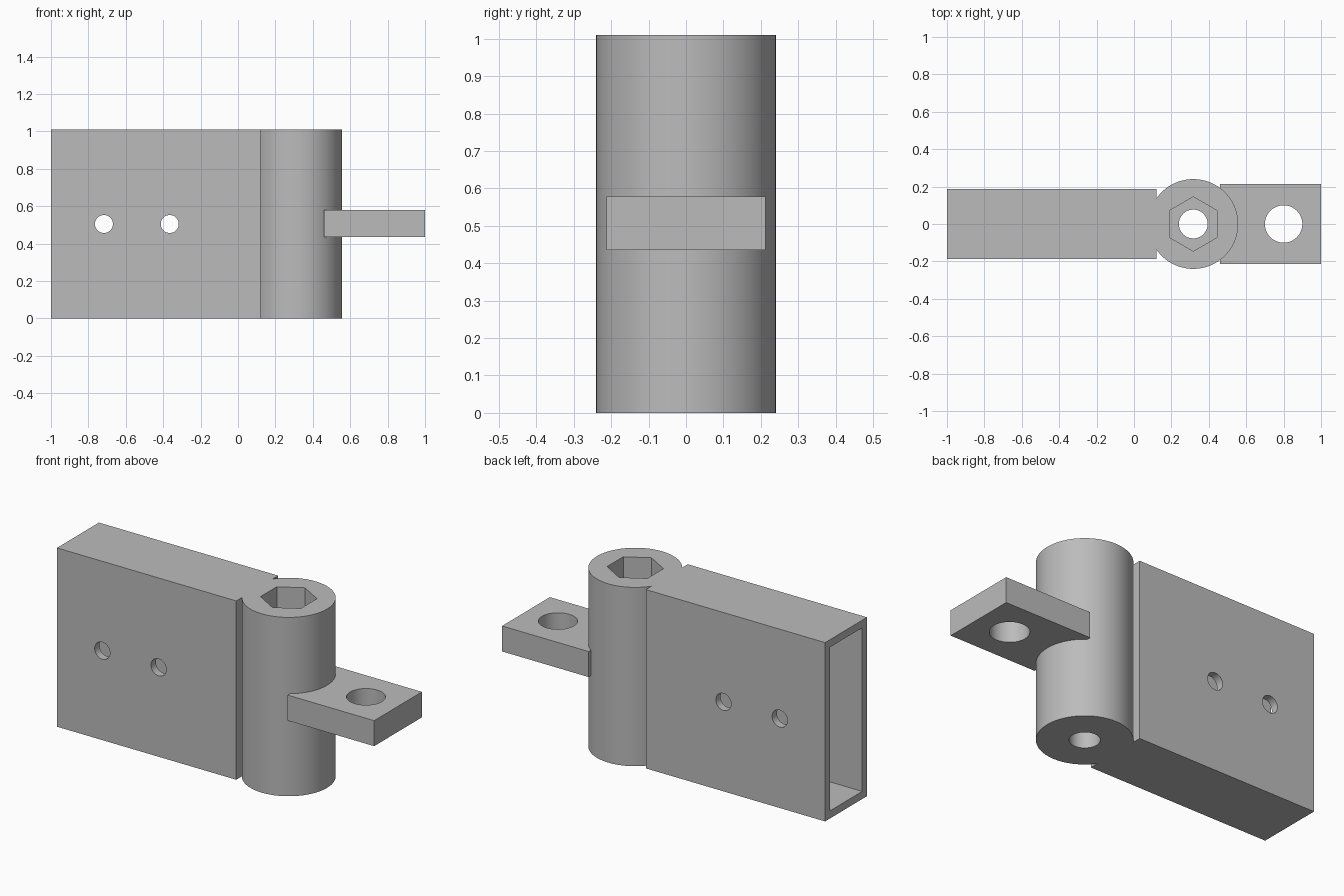
import bpy
import math

if "Cube" in bpy.data.objects:
    bpy.data.objects.remove(bpy.data.objects["Cube"], do_unlink=True)

HEIGHT = 1.01
MID = HEIGHT / 2
PIVOT = 0.317

grey = bpy.data.materials.new("plain grey")
grey.use_nodes = True
color = (0.5, 0.5, 0.5, 1)
grey.diffuse_color = color
grey.node_tree.nodes["Principled BSDF"].inputs["Base Color"].default_value = color


def block(name, x, y, z):
    """Box spanning the given (min, max) ranges."""
    spans = (x, y, z)
    bpy.ops.mesh.primitive_cube_add(size=1, location=[sum(s) / 2 for s in spans])
    ob = bpy.context.object
    ob.name = name
    ob.scale = [s[1] - s[0] for s in spans]
    bpy.ops.object.transform_apply(location=True, rotation=False, scale=True)
    ob.data.materials.append(grey)
    return ob


def rod(name, radius, depth, center, sides=64, tilt=0):
    bpy.ops.mesh.primitive_cylinder_add(vertices=sides, radius=radius, depth=depth,
                                        location=center, rotation=(tilt, 0, 0))
    ob = bpy.context.object
    ob.name = name
    ob.data.materials.append(grey)
    return ob


def combine(target, tool, operation):
    """Apply a boolean and discard the tool."""
    tool.hide_render = True
    bpy.context.view_layer.objects.active = target
    mod = target.modifiers.new(operation, 'BOOLEAN')
    mod.operation = operation
    mod.solver = 'EXACT'
    mod.object = tool
    bpy.ops.object.modifier_apply(modifier=mod.name)
    bpy.data.objects.remove(tool, do_unlink=True)


# Flat sleeve, joined to the barrel and side tab
hinge = block("hinge_body", (-1, 0.12), (-0.187, 0.187), (0, HEIGHT))
combine(hinge, rod("barrel", 0.24, HEIGHT, (PIVOT, 0, MID), sides=96), 'UNION')
combine(hinge, block("tab", (0.46, 1), (-0.213, 0.213), (0.435, 0.579)), 'UNION')

# Sleeve cavity, open at the end
wall = 0.043
combine(hinge, block("cavity", (-1.1, 0.07), (wall - 0.187, 0.187 - wall),
                     (wall, HEIGHT - wall)), 'DIFFERENCE')

# Screw holes through both sleeve walls
for x in (-0.717, -0.365):
    combine(hinge, rod("screw_hole", 0.048, 1, (x, 0, MID), 48, math.pi / 2), 'DIFFERENCE')

# Bolt hole, hexagonal head recess and tab hole
combine(hinge, rod("bolt_hole", 0.077, 2, (PIVOT, 0, MID)), 'DIFFERENCE')
combine(hinge, rod("hex_recess", 0.145, 0.4, (PIVOT, 0, HEIGHT), 6), 'DIFFERENCE')
combine(hinge, rod("tab_hole", 0.1, 0.5, (0.8, 0, MID)), 'DIFFERENCE')

# Smooth round walls, crisp edges
bpy.ops.object.select_all(action='DESELECT')
hinge.select_set(True)
bpy.context.view_layer.objects.active = hinge
bpy.ops.object.shade_smooth_by_angle(angle=math.radians(30))
